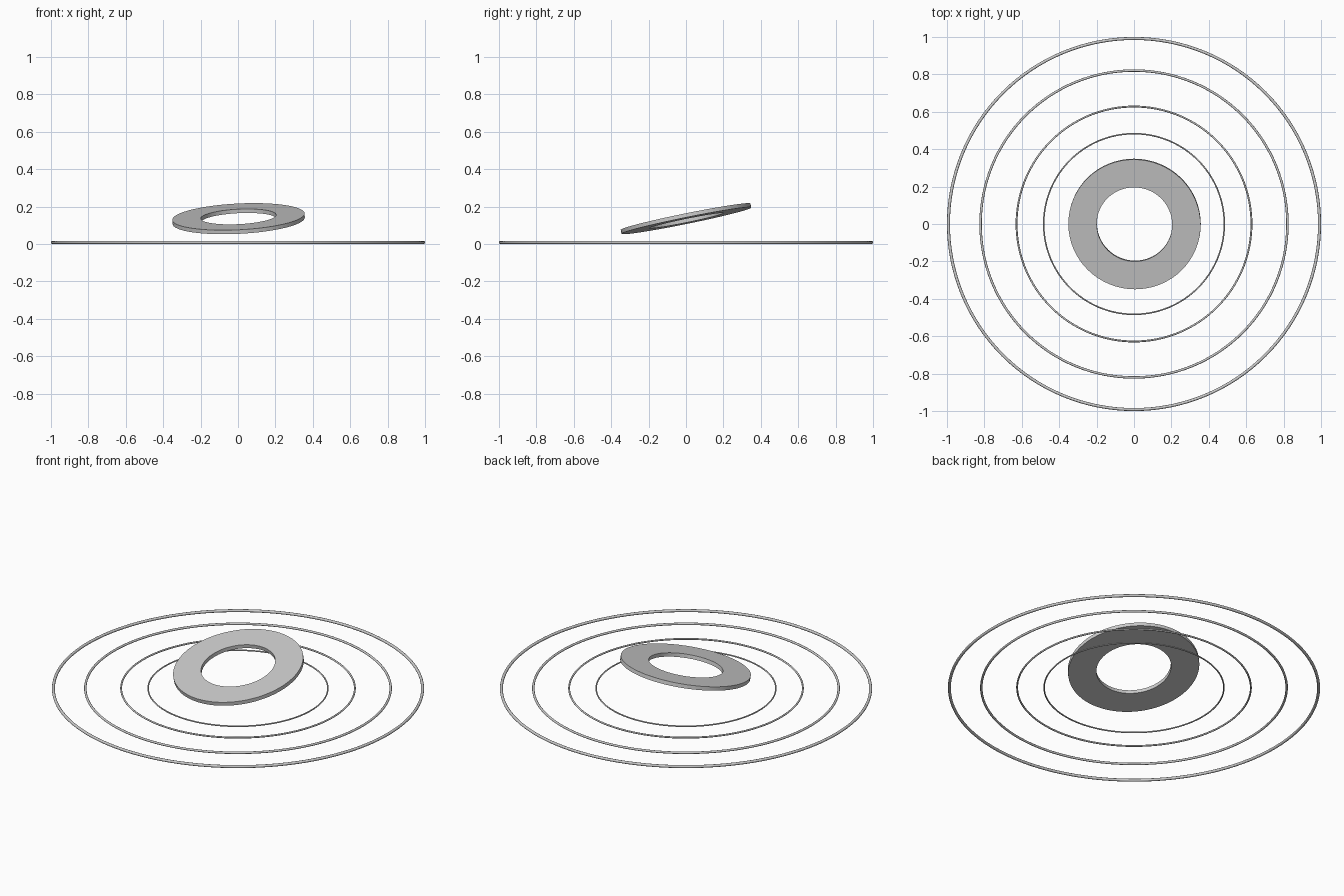
import bpy, bmesh
from math import cos, sin, tau

if "Cube" in bpy.data.objects:
    bpy.data.objects.remove(bpy.data.objects["Cube"])


def revolve(name, profile, steps, smooth_angle):
    """Spin a closed (radius, height) profile around z."""
    bm = bmesh.new()
    rows = [[bm.verts.new((r * cos(tau * i / steps), r * sin(tau * i / steps), z))
             for r, z in profile] for i in range(steps)]
    n = len(profile)
    for i in range(steps):
        a, b = rows[i], rows[(i + 1) % steps]
        for j in range(n):
            k = (j + 1) % n
            bm.faces.new((a[j], b[j], b[k], a[k]))
    bmesh.ops.recalc_face_normals(bm, faces=bm.faces)
    mesh = bpy.data.meshes.new(name)
    bm.to_mesh(mesh)
    bm.free()
    obj = bpy.data.objects.new(name, mesh)
    bpy.context.collection.objects.link(obj)
    bpy.ops.object.select_all(action='DESELECT')
    obj.select_set(True)
    bpy.context.view_layer.objects.active = obj
    bpy.ops.object.shade_smooth_by_angle(angle=smooth_angle)
    return obj


# Thin concentric ground rings: outer radius, wire radius
RINGS = [(1.0, 0.008), (0.827, 0.0065), (0.633, 0.005), (0.487, 0.004)]
for number, (outer, wire) in enumerate(RINGS, 1):
    section = [(outer - wire + wire * cos(tau * i / 12), wire * sin(tau * i / 12))
               for i in range(12)]
    ring = revolve(f"ground_ring_{number}", section, 128, 1.0)
    ring.location.z = 0.01 if number > 1 else 0.008

# Tilted flat washer floating above the rings
half = 0.011
washer = revolve("floating_washer",
                 [(0.202, -half), (0.354, -half), (0.354, half), (0.202, half)], 64, 0.6)
washer.location = (0.003, 0, 0.135)
washer.rotation_euler = (0.2, -0.05, 0)
